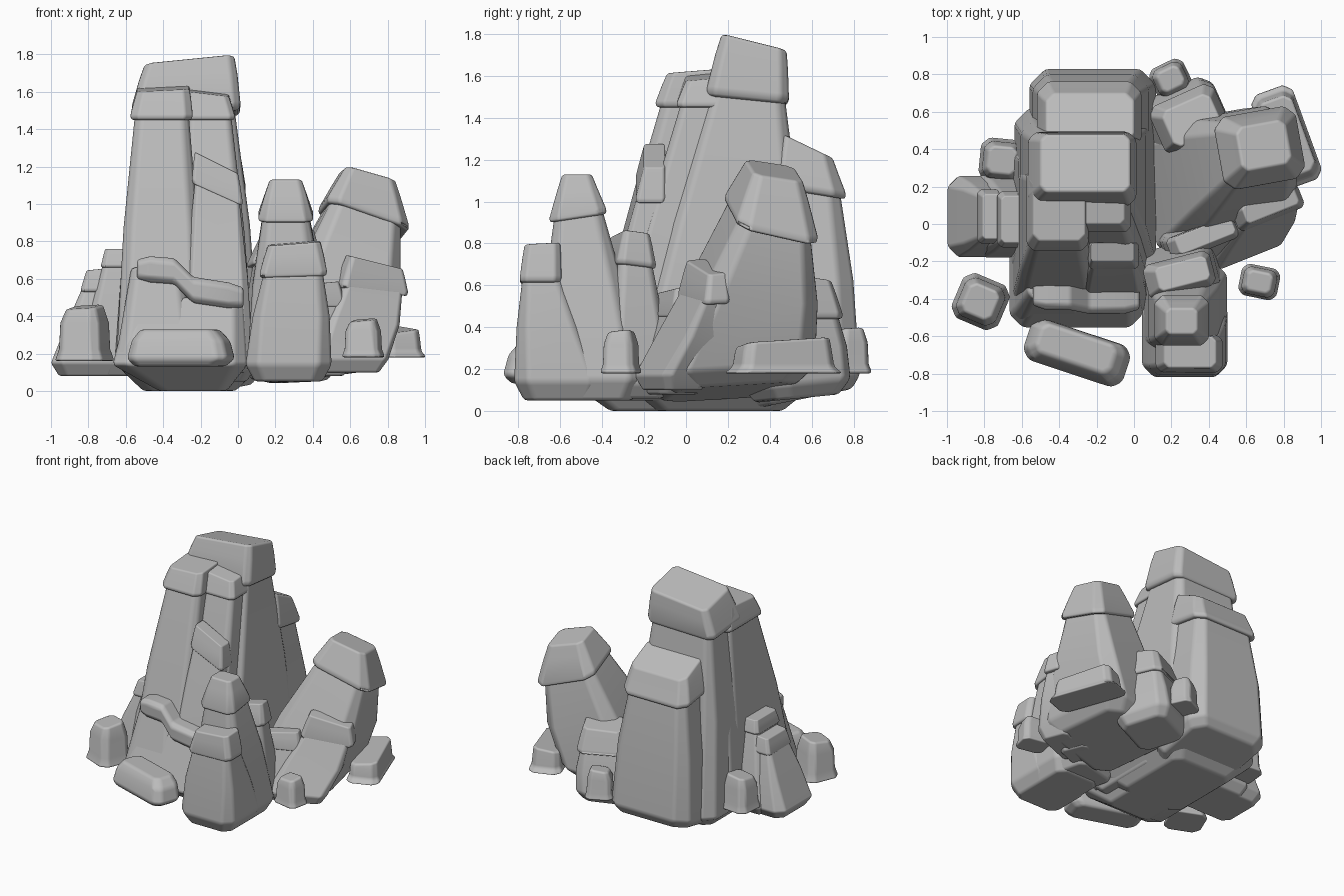
import bpy
import bmesh
from mathutils import Vector, Matrix

cube = bpy.data.objects.get("Cube")
if cube:
    bpy.data.objects.remove(cube)

stone = bpy.data.materials.new("grey_stone")
stone.use_nodes = True
GREY = (.5, .5, .5, 1)
stone.diffuse_color = GREY
stone.node_tree.nodes["Principled BSDF"].inputs["Base Color"].default_value = GREY


def ring(box, scale=1.0, tilt=(0, 0), turn=0.0, cut=.15):
    """Chamfered rectangle from (x0, x1, y0, y1, z), scaled, tilted and turned."""
    x0, x1, y0, y1, z = box
    centre = Vector(((x0 + x1) / 2, (y0 + y1) / 2, z))
    hx, hy = (x1 - x0) / 2 * scale, (y1 - y0) / 2 * scale
    c = cut * min(hx, hy) * 2
    corners = []
    for sx, sy in ((1, 1), (-1, 1), (-1, -1), (1, -1)):
        pair = [(sx * hx, sy * (hy - c)), (sx * (hx - c), sy * hy)]
        corners += pair if sx * sy > 0 else pair[::-1]
    spin = Matrix.Rotation(turn, 3, "Z")
    points = []
    for x, y in corners:
        p = spin @ Vector((x, y, 0))
        p.z = p.x * tilt[0] + p.y * tilt[1]
        points.append(centre + p)
    return points


def loft(name, rings, soft=.02):
    """Skin stacked rings into one closed, softly bevelled stone."""
    bm = bmesh.new()
    loops = [[bm.verts.new(p) for p in r] for r in rings]
    for low, high in zip(loops, loops[1:]):
        for i in range(len(low)):
            j = (i + 1) % len(low)
            bm.faces.new((low[i], low[j], high[j], high[i]))
    bm.faces.new(loops[0][::-1])
    bm.faces.new(loops[-1])
    bmesh.ops.recalc_face_normals(bm, faces=bm.faces[:])
    for face in bm.faces:
        face.smooth = True
    mesh = bpy.data.meshes.new(name)
    bm.to_mesh(mesh)
    bm.free()
    mesh.materials.append(stone)
    obj = bpy.data.objects.new(name, mesh)
    bpy.context.collection.objects.link(obj)
    bevel = obj.modifiers.new("soft_edges", "BEVEL")
    bevel.width = soft
    bevel.segments = 2
    bevel.limit_method = "ANGLE"
    bevel.angle_limit = .4
    bevel.harden_normals = True


def mix(a, b, t):
    return tuple(p + (q - p) * t for p, q in zip(a, b))


def column(name, base, neck, top, tilt=(0, 0), neck_tilt=(0, 0), lift=(0, 0),
           turn=0.0, foot=.07, sole=.78, cut=.15):
    """Tapered pillar with a chipped foot and a slightly wider cap stone."""
    shape = dict(turn=turn, cut=cut)
    ankle = base[:4] + (base[4] + foot,)
    loft(name + "_body", [
        ring(base, sole, lift, **shape),
        ring(ankle, 1.0, lift, **shape),
        ring(mix(ankle, neck, .55), 1.03, mix(lift, neck_tilt, .55), **shape),
        ring(mix(neck, top, .3), .92, neck_tilt, **shape)])
    loft(name + "_cap", [
        ring(neck, 1.0, neck_tilt, **shape),
        ring(mix(neck, top, .12), 1.06, neck_tilt, **shape),
        ring(mix(neck, top, .65), 1.04, mix(neck_tilt, tilt, .65), **shape),
        ring(top, 1.0, tilt, **shape)])


def loose(name, box, height, turn=0.0, crown=.62, cut=.18):
    """Small fallen stone sitting on a thin splayed foot."""
    def at(share):
        return box[:4] + (box[4] + height * share,)
    shape = dict(turn=turn, cut=cut)
    loft(name, [
        ring(at(0), 1.0, **shape),
        ring(at(.22), .86, **shape),
        ring(at(.7), .82, **shape),
        ring(at(1), crown, (.1, .1), **shape)], .015)


# Tall central tower, its front ledges and the pillar behind
column("main_tower", (-.64, .12, -.3, .62, .0), (-.56, .0, .1, .48, 1.48),
       (-.5, -.02, .17, .48, 1.74), tilt=(.1, -.25), neck_tilt=(.02, -.1),
       foot=.13, sole=.65, cut=.1)
column("tower_front_left", (-.65, -.18, -.46, .3, .1), (-.57, -.25, -.14, .3, 1.45),
       (-.54, -.26, -.09, .25, 1.62), tilt=(.05, .08), cut=.12)
column("tower_front_right", (-.3, .09, -.4, .3, .05), (-.28, -.02, -.04, .3, 1.45),
       (-.28, -.05, .0, .25, 1.6), tilt=(-.12, .1), cut=.1)
column("slanted_slab", (-.3, .08, -.47, .1, .1), (-.24, .02, -.24, -.1, 1.05),
       (-.23, .0, -.2, -.1, 1.22), tilt=(-.5, 0), neck_tilt=(-.45, 0), cut=.1)
column("back_pillar", (-.56, .12, .3, .83, .06), (-.51, .03, .4, .76, 1.04),
       (-.47, .0, .44, .7, 1.27), tilt=(0, -.48), neck_tilt=(0, -.16),
       lift=(0, .2), foot=.06, sole=.85, cut=.16)
loft("tower_side_ledge", [
    ring((-.66, -.3, -.28, .42, .13)),
    ring((-.62, -.3, -.2, .4, .7)),
    ring((-.57, -.3, -.08, .3, 1.1), 1.0, (.3, 0))])

# Broad front apron with a stepped rim running across it
loft("front_apron", [
    ring((-.42, -.06, -.36, .2, .0), cut=.1),
    ring((-.67, .05, -.56, .2, .14), cut=.1),
    ring((-.58, .03, -.43, .1, .5), cut=.1)])
loft("front_apron_shoulder", [
    ring((-.66, -.22, -.54, .1, .14), cut=.12),
    ring((-.57, -.3, -.4, .1, .66), cut=.12)])
rim = [(-.54, .65), (-.47, .65), (-.34, .64), (-.24, .54), (-.05, .51), (.03, .5)]
sections = []
for i, (x, z) in enumerate(rim):
    size = .75 if i in (0, len(rim) - 1) else 1.0
    front = -.46 - .02 * (x > -.3)
    section = ring((front, front + .19, z - .07, z + .07, x), size, cut=.2)
    sections.append([p.zxy for p in section])
loft("front_apron_rim", sections)

# Cluster of three columns at the front
column("cluster_tall", (.05, .5, -.7, -.2, .05), (.11, .4, -.65, -.38, .92),
       (.17, .34, -.59, -.45, 1.13), neck_tilt=(0, .15), foot=.1)
column("cluster_front", (.04, .5, -.82, -.38, .05), (.12, .47, -.79, -.6, .61),
       (.16, .44, -.77, -.6, .79), tilt=(.08, .05), neck_tilt=(.03, 0), foot=.09)
column("cluster_back", (.04, .46, -.42, -.1, .06), (.06, .42, -.37, -.18, .68),
       (.12, .4, -.33, -.2, .84), tilt=(.15, -.1), neck_tilt=(.1, -.1), turn=.25)

# Large rock leaning outward, with two smaller ones along its flank
column("leaning_rock", (.06, .76, -.16, .58, .09), (.45, .89, .21, .6, .9),
       (.56, .83, .3, .54, 1.15), tilt=(-.25, -.2), neck_tilt=(-.3, -.28),
       lift=(.12, .08), turn=.18, cut=.14)
column("leaning_flank_high", (.36, .79, -.19, .06, .1), (.53, .9, .02, .15, .53),
       (.58, .88, .05, .15, .69), tilt=(-.25, 0), neck_tilt=(-.12, 0), turn=.38)
column("leaning_flank_low", (.15, .6, -.22, .04, .08), (.18, .56, -.14, -.01, .45),
       (.22, .54, -.11, -.01, .57), tilt=(.1, 0), turn=.38)

# Rock at the back
column("back_rock", (.04, .5, .32, .74, .06), (.11, .48, .42, .7, .44),
       (.17, .45, .45, .66, .63), tilt=(.1, -.1), lift=(0, .1), turn=.42)

# Stepped group on the side of the tower
column("side_step_high", (-.86, -.5, -.18, .28, .08), (-.73, -.58, -.12, .17, .66),
       (-.71, -.59, -.1, .15, .76))
column("side_step_low", (-1.0, -.6, -.18, .26, .08), (-.84, -.71, -.1, .18, .53),
       (-.81, -.71, -.08, .16, .65), tilt=(.1, 0))

# Loose stones lying around the foot
slab = dict(turn=-.32, cut=.2)
loft("front_boulder", [
    ring((-.56, -.06, -.78, -.58, .13), .95, **slab),
    ring((-.59, -.02, -.81, -.57, .17), 1.0, **slab),
    ring((-.57, -.04, -.79, -.57, .27), .98, **slab),
    ring((-.53, -.09, -.75, -.58, .33), .95, **slab)])
loose("side_boulder", (-.96, -.68, -.55, -.28, .16), .29, turn=-.4)
loose("long_boulder", (.69, .94, .19, .74, .18), .15, turn=.35, crown=.78)
loose("small_boulder", (.56, .78, -.4, -.22, .18), .2, turn=-.2)
loose("back_boulder", (.09, .3, .68, .87, .18), .21, turn=.45)
loose("back_side_boulder", (-.83, -.58, .22, .46, .17), .25, turn=-.1)
